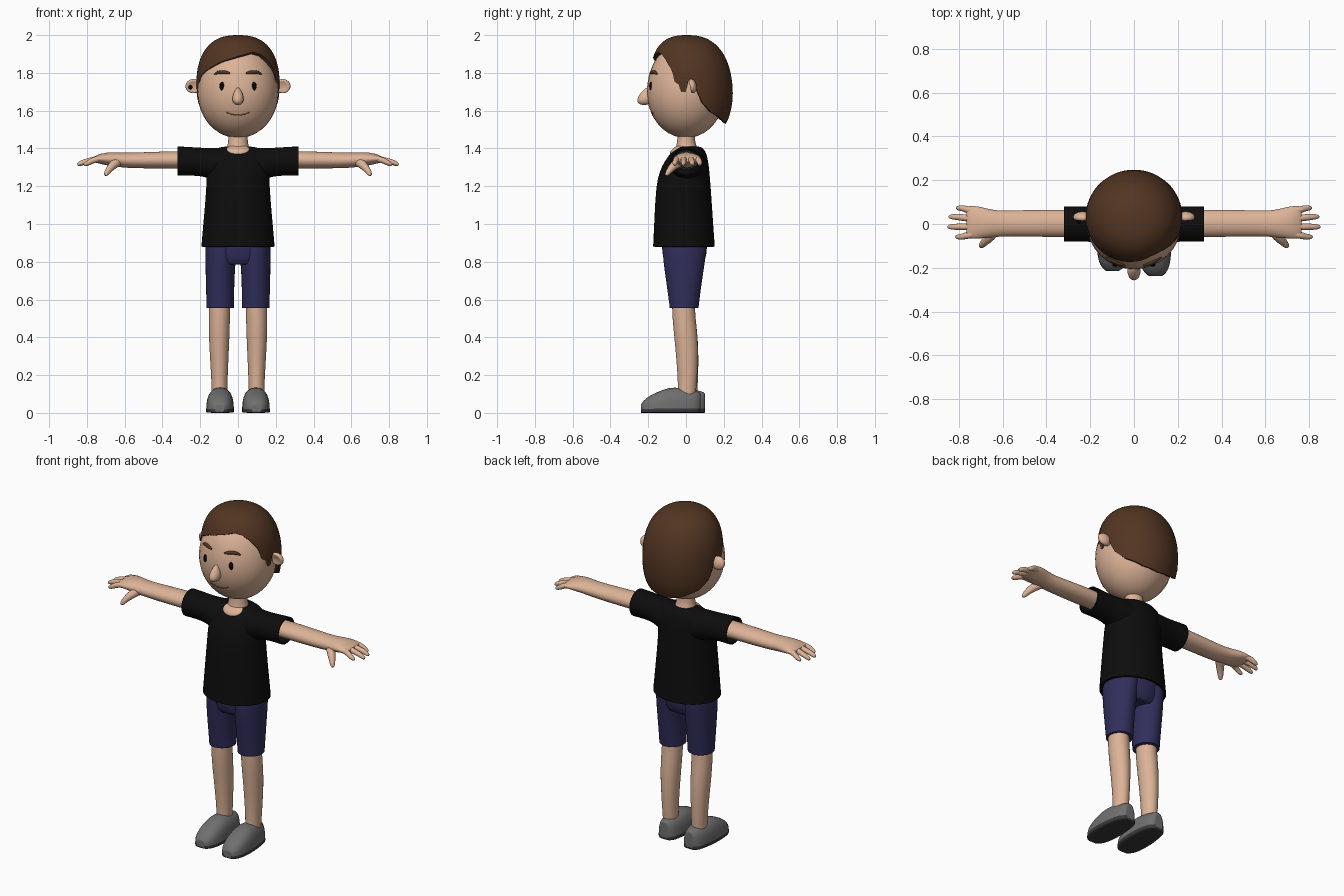
import bpy, bmesh
from math import sin, cos, pi, acos, radians, sqrt, copysign
from mathutils import Vector as V, Matrix

if "Cube" in bpy.data.objects:
    bpy.data.objects.remove(bpy.data.objects["Cube"])


def material(name, r, g, b):
    m = bpy.data.materials.new(name)
    m.use_nodes = True
    m.diffuse_color = (r, g, b, 1)
    node = m.node_tree.nodes["Principled BSDF"]
    node.inputs["Base Color"].default_value = (r, g, b, 1)
    node.inputs["Roughness"].default_value = 0.8
    return m


SKIN = material("skin", 0.72, 0.45, 0.31)
HAIR = material("brown hair", 0.085, 0.036, 0.016)
BLACK = material("black cloth", 0.004, 0.004, 0.004)
NAVY = material("navy cloth", 0.03, 0.028, 0.105)
GREY = material("grey shoe", 0.16, 0.16, 0.16)
SOLE = material("dark sole", 0.04, 0.04, 0.04)
INK = material("eye black", 0.002, 0.002, 0.002)
LIP = material("mouth line", 0.25, 0.11, 0.07)


def finish(name, bm, mat, subsurf=0, mirror=False, thick=0):
    bmesh.ops.recalc_face_normals(bm, faces=bm.faces)
    mesh = bpy.data.meshes.new(name)
    bm.to_mesh(mesh)
    bm.free()
    mesh.materials.append(mat)
    mesh.shade_smooth()
    ob = bpy.data.objects.new(name, mesh)
    bpy.context.collection.objects.link(ob)
    if subsurf:
        ob.modifiers.new("smooth", 'SUBSURF').levels = subsurf
        ob.modifiers["smooth"].render_levels = subsurf
    if thick:
        shell = ob.modifiers.new("thickness", 'SOLIDIFY')
        shell.thickness, shell.offset = thick, -1
        ob.modifiers.new("crisp rim", 'EDGE_SPLIT').split_angle = radians(45)
    if mirror:
        ob.modifiers.new("mirror", 'MIRROR')
    return ob


def ring(c, u, v, n=24):
    c, u, v = V(c), V(u), V(v)
    return [c + u * cos(2 * pi * i / n) + v * sin(2 * pi * i / n) for i in range(n)]


def level(z, x, rx, front, back):
    # horizontal ring from its front and back limits
    return ring((x, (front + back) / 2, z), (rx, 0, 0), (0, (back - front) / 2, 0))


def loft(name, rings, mat, cap=True, **opts):
    bm = bmesh.new()
    rows = [[bm.verts.new(p) for p in r] for r in rings]
    n = len(rows[0])
    for a, b in zip(rows, rows[1:]):
        for i in range(n):
            j = (i + 1) % n
            bm.faces.new((a[i], a[j], b[j], b[i]))
    if cap:
        for row in (rows[0], rows[-1]):
            face = bm.faces.new(row)
            bmesh.ops.inset_region(bm, faces=[face], thickness=0.004)
    opts.setdefault("subsurf", 1)
    return finish(name, bm, mat, **opts)


def tube(name, pts, mat, n=12, **opts):
    # round limb through (point, radius) pairs
    rings = []
    for i, (p, r) in enumerate(pts):
        d = V(pts[min(i + 1, len(pts) - 1)][0]) - V(pts[max(i - 1, 0)][0])
        q = d.to_track_quat('Z', 'Y')
        rings.append(ring(p, q @ V((r, 0, 0)), q @ V((0, r, 0)), n))
    return loft(name, rings, mat, cap=True, **opts)


def ball(name, c, r, mat, shape=None, mirror=False, tilt=0):
    bm = bmesh.new()
    bmesh.ops.create_uvsphere(bm, u_segments=32, v_segments=20, radius=1)
    for v in bm.verts:
        if shape:
            v.co = shape(v.co)
        v.co = V(c) + Matrix.Rotation(tilt, 3, 'X') @ (v.co * V(r))
    return finish(name, bm, mat, mirror=mirror)


# Head
HX, HY, HZ, UP, DOWN = 0.215, 0.207, 1.70, 0.27, 0.245


def face_y(x, z):
    h = UP if z > HZ else DOWN
    return -HY * sqrt(max(0, 1 - (x / HX) ** 2 - ((z - HZ) / h) ** 2))


ball("head", (0, 0, HZ), (HX, HY, 1), SKIN,
     lambda p: V((p.x, p.y, p.z * (UP if p.z > 0 else DOWN))))
loft("neck", [level(1.34, 0, .075, -.07, .08), level(1.39, 0, .066, -.06, .07),
              level(1.425, 0, .05, -.046, .045), level(1.5, 0, .052, -.045, .05)], SKIN)
ball("neck_base", (0, -.045, 1.392), (.062, .045, .02), SKIN, tilt=.55)
ball("nose", (0, -.213, 1.676), (.028, .038, .046), SKIN,
     lambda p: V((p.x * (1 - .35 * p.z), p.y * (1 - .4 * p.z) + .25 * p.z, p.z)))
ball("ear", (.236, .032, 1.73), (.042, .024, .038), SKIN, mirror=True, tilt=.2,
     shape=lambda p: V((p.x, p.y + (.9 * max(0, .8 - p.x ** 2 - p.z ** 2) if p.y < 0 else 0), p.z)))
ball("ear_stud", (-.252, .02, 1.724), (.011, .02, .011), INK)
ball("eye", (.085, face_y(.085, 1.73) + .002, 1.73), (.013, .008, .023), INK, mirror=True)

# Brows and mouth follow the face surface
brow = [(.043, 1.797, .004), (.055, 1.801, .009), (.085, 1.805, .011),
        (.11, 1.802, .009), (.126, 1.793, .003)]
tube("eyebrow", [((x, face_y(x, z) - .001, z), r) for x, z, r in brow], HAIR, mirror=True)
mouth = [(.02 * i, 1.576 + 4 * (.02 * i) ** 2) for i in range(-3, 4)]
tube("mouth", [((x, face_y(x, z), z), .003) for x, z in mouth], LIP, n=8)

# Hair: shell over the skull, cut off at an uneven hairline
side_line = [(66, 1.735), (71, 1.70), (81, 1.70), (84, 1.755), (92, 1.755), (97, 1.70),
             (105, 1.64), (120, 1.59), (150, 1.545), (180, 1.53)]
fringe = [(-66, 1.775), (-50, 1.815), (-25, 1.86), (0, 1.888), (25, 1.91),
          (40, 1.898), (50, 1.87), (62, 1.815)]
right_line = [(-a, z) for a, z in reversed(side_line) if a > 66]
hairline = right_line + fringe + side_line
POW = 2.5


def line_z(a):
    for (a0, z0), (a1, z1) in zip(hairline, hairline[1:]):
        if a0 <= a <= a1:
            return z0 + (z1 - z0) * (a - a0) / (a1 - a0)


def power(x, e):
    return copysign(abs(x) ** e, x)


def hair_row(t, n=144):
    row = []
    for i in range(n):
        deg = -180 + 360 * i / n
        end = acos(power((line_z(deg) - 1.72) / .28, POW / 2))
        z = 1.72 + .28 * power(cos(t * end), 2 / POW)
        r = sin(t * end) ** (2 / POW)
        y = .033 - .1 * max(0, z - 1.72) - .215 * r * cos(radians(deg))
        row.append(V((.221 * r * sin(radians(deg)), y, z)))
    return row


hair_rows = [hair_row(.02 + .98 * i / 18) for i in range(19)]
crown = [V((0, .005, 2.0)) + (p - V((0, .005, 2.0))) * .02 for p in hair_rows[0]]
loft("hair", [crown] + hair_rows, HAIR, cap=False, subsurf=0, thick=.022)

# Shirt
torso = [(.88, .196, -.176, .154), (.895, .195, -.175, .153), (1.05, .181, -.168, .142),
         (1.2, .168, -.16, .132), (1.28, .168, -.142, .125), (1.34, .168, -.11, .118),
         (1.385, .15, -.075, .105), (1.408, .1, -.045, .085), (1.41, .055, -.035, .06)]
loft("shirt_body", [level(z, 0, rx, f, b) for z, rx, f, b in torso], BLACK,
     cap=False, thick=.012)


def slice_x(x, y, z, ry, rz):
    return ring((x, y, z), (0, ry, 0), (0, 0, rz))


sleeve = [(.06, .01, 1.31, .095, .095), (.13, .005, 1.315, .095, .088),
          (.18, 0, 1.328, .083, .075), (.25, 0, 1.332, .08, .076),
          (.305, 0, 1.333, .081, .078), (.32, 0, 1.333, .081, .078)]
loft("sleeve", [slice_x(*s) for s in sleeve], BLACK, cap=False, thick=.008, mirror=True)

# Arms and hands
arm = [(.15, .003, 1.338, .062, .046), (.35, .003, 1.34, .063, .046),
       (.5, .003, 1.337, .061, .043), (.6, .002, 1.337, .059, .04),
       (.65, .002, 1.342, .063, .038), (.7, .006, 1.345, .073, .034),
       (.74, .008, 1.345, .077, .024), (.765, .008, 1.341, .072, .014)]
loft("arm", [slice_x(*s) for s in arm], SKIN, mirror=True)
for name, tip_x, y0, y1 in (("index", .815, -.045, -.059), ("middle", .85, -.012, -.013),
                            ("ring", .845, .023, .033), ("little", .812, .058, .073)):
    path = [((.72, y0, 1.345), .017), ((.76, y0 + (y1 - y0) * .4, 1.342), .017),
            ((tip_x - .03, y1, 1.328), .0145), ((tip_x - .008, y1, 1.317), .012),
            ((tip_x, y1, 1.313), .006)]
    tube(name + "_finger", path, SKIN, mirror=True)
tube("thumb", [((.63, -.02, 1.335), .028), ((.66, -.06, 1.315), .025),
               ((.685, -.085, 1.287), .018), ((.698, -.1, 1.265), .014),
               ((.702, -.105, 1.257), .006)], SKIN, mirror=True)

# Shorts
loft("shorts_hips", [level(.785, 0, .14, -.1, .085), level(.81, 0, .168, -.122, .105),
                     level(.88, 0, .176, -.13, .115), level(.96, 0, .17, -.13, .11)], NAVY)
short_leg = [(.555, .094, .073, -.087, .067), (.56, .094, .073, -.087, .067),
             (.7, .095, .076, -.106, .085), (.79, .093, .08, -.12, .1),
             (.9, .088, .084, -.128, .114)]
loft("shorts_leg", [level(*s) for s in short_leg], NAVY, mirror=True)

# Legs and shoes; the right foot stands slightly further back
leg = [(.08, .098, .041, -.045, .05), (.15, .098, .042, -.042, .057),
       (.27, .099, .048, -.05, .064), (.4, .1, .055, -.062, .064),
       (.5, .099, .057, -.073, .05), (.62, .097, .056, -.075, .045)]
shoe = [(-.238, .03, .045), (-.225, .048, .066), (-.195, .064, .09), (-.15, .072, .112),
        (-.09, .074, .136), (-.03, .07, .135), (.03, .061, .12), (.06, .05, .115),
        (.076, .03, .105)]
for side, s, shift in (("left", 1, 0), ("right", -1, .024)):
    loft(side + "_leg", [level(z, s * x, r, f + shift * max(0, .4 - z), b + shift * max(0, .4 - z))
                         for z, x, r, f, b in leg], SKIN)
    rings = []
    for y, w, h in shoe:
        x0, y0 = s * (.093 - .02 * y), y + shift
        arch = [(w * power(cos(pi * i / 12), .8), .02 + (h - .02) * sin(pi * i / 12) ** .8)
                for i in range(13)]
        rings.append([V((x0 + x, y0, z)) for x, z in
                      [(w * .97, 0), (w * 1.03, .004)] + arch + [(-w * 1.03, .004), (-w * .97, 0)]])
    ob = loft(side + "_shoe", rings, GREY)
    ob.data.materials.append(SOLE)
    for p in ob.data.polygons:
        if p.center.z < .014 and len(p.vertices) == 4:
            p.material_index = 1
